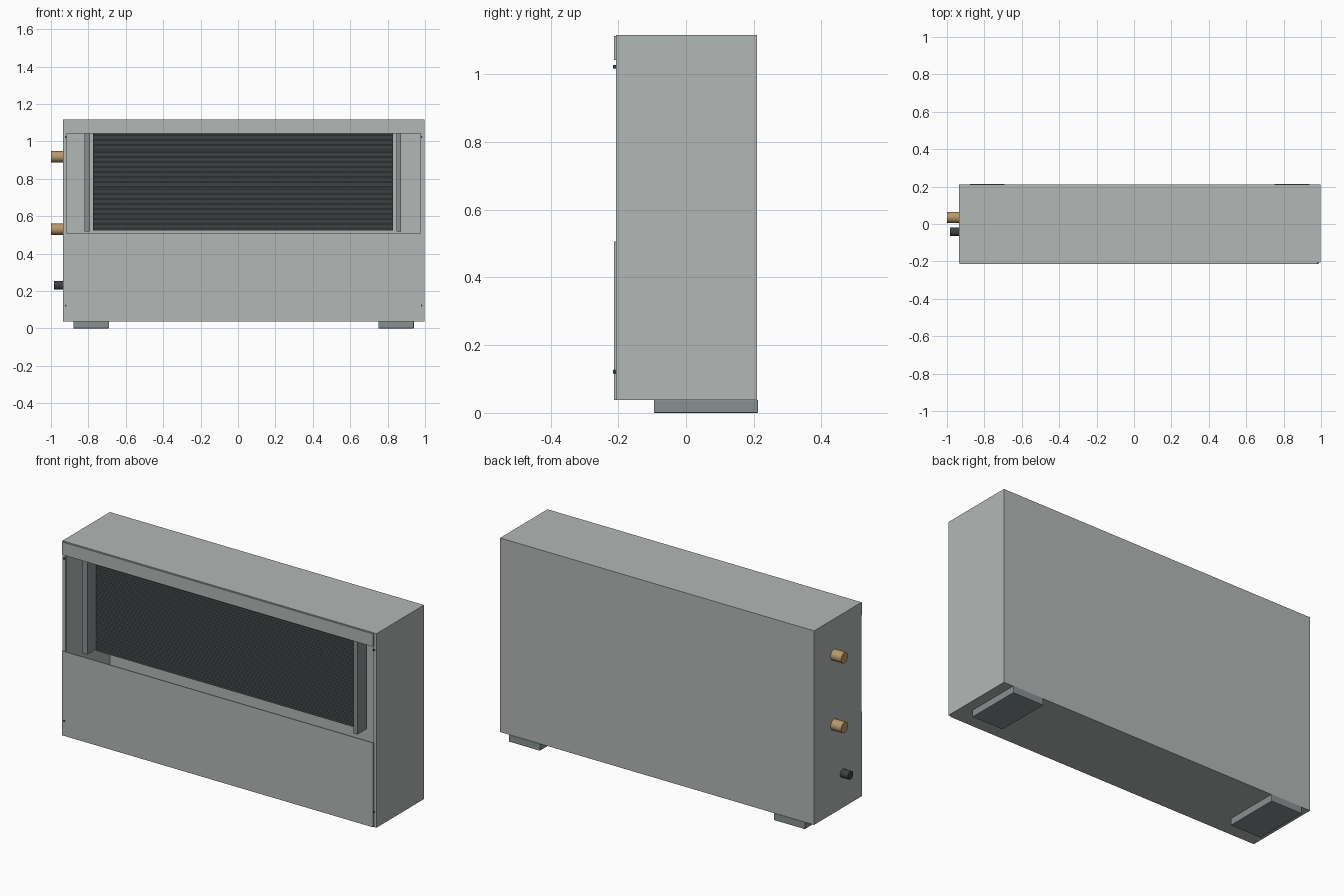
import bpy, math

if "Cube" in bpy.data.objects:
    bpy.data.objects.remove(bpy.data.objects["Cube"], do_unlink=True)


def material(name, rgb):
    m = bpy.data.materials.new(name)
    m.use_nodes = True
    m.diffuse_color = (*rgb, 1)
    m.node_tree.nodes["Principled BSDF"].inputs["Base Color"].default_value = (*rgb, 1)
    return m


case_grey = material("case_grey", (0.45, 0.475, 0.465))
steel = material("steel_grey", (0.25, 0.28, 0.28))
fin_grey = material("fin_grey", (0.12, 0.135, 0.14))
dark = material("dark_grey", (0.05, 0.053, 0.055))
brass = material("brass", (0.48, 0.32, 0.14))


def finish(name, mat, bevel=0):
    ob = bpy.context.object
    ob.name = name
    ob.data.materials.append(mat)
    bpy.ops.object.transform_apply(location=False, rotation=True, scale=True)
    if bevel:
        mod = ob.modifiers.new("soft_edge", "BEVEL")
        mod.width = bevel
        mod.segments = 2
    return ob


def box(name, x, y, z, mat, bevel=0):
    """Box from three (low, high) ranges."""
    bpy.ops.mesh.primitive_cube_add(size=1, location=[sum(r) / 2 for r in (x, y, z)])
    bpy.context.object.scale = [r[1] - r[0] for r in (x, y, z)]
    return finish(name, mat, bevel)


def rod(name, centre, radius, length, axis, mat, sides=32):
    turn = (0, math.pi / 2, 0) if axis == "x" else (math.pi / 2, 0, 0)
    bpy.ops.mesh.primitive_cylinder_add(vertices=sides, radius=radius, depth=length,
                                        location=centre, rotation=turn)
    ob = finish(name, mat)
    bpy.ops.object.shade_smooth_by_angle()
    return ob


# Hollow sheet-metal case
L, R = -0.935, 0.997
FRONT, BACK = -0.207, 0.21
BASE, TOP = 0.038, 1.117
T = 0.006
box("back_panel", (L, R), (BACK - T, BACK), (BASE, TOP), case_grey)
box("top_panel", (L, R), (FRONT, BACK - T), (TOP - T, TOP), case_grey)
box("bottom_panel", (L, R), (FRONT, BACK - T), (BASE, BASE + T), case_grey)
for name, wall, lip in (("right", (L, L + T), (L + T, L + 0.02)),
                        ("left", (R - T, R), (R - 0.02, R - T))):
    box(name + "_side_panel", wall, (FRONT, BACK - T), (BASE + T, TOP - T), case_grey)
    box(name + "_front_lip", lip, (FRONT, FRONT + T), (BASE + T, TOP - T), case_grey)

# Removable front covers
box("lower_front_cover", (L + 0.001, 0.98), (-0.213, FRONT), (BASE, 0.507), case_grey)
box("upper_front_cover", (L + 0.001, 0.98), (-0.213, FRONT), (1.042, TOP - 0.004), case_grey)

# Cover screws
for z in (0.122, 1.023):
    for x in (-0.921, 0.982):
        rod("cover_screw", (x, -0.211, z), 0.005, 0.008, "y", dark, 12)

# Finned coil between two end plates
for name, x in (("right", (-0.82, -0.79)), ("left", (0.847, 0.872))):
    box(name + "_coil_plate", x, (-0.195, -0.11), (0.518, 1.045), steel)
box("coil_core", (-0.775, 0.83), (-0.128, -0.105), (0.522, 1.045), dark)
fins = box("coil_fins", (-0.775, 0.83), (-0.14, -0.127), (0.522, 0.53), fin_grey)
rows = fins.modifiers.new("rows", "ARRAY")
rows.count = 40
rows.use_relative_offset = False
rows.use_constant_offset = True
rows.constant_offset_displace = (0, 0, 0.0132)

# Pipe connections on the right side
for name, z in (("upper_pipe", 0.918), ("lower_pipe", 0.53)):
    rod(name, (-0.965, 0.035, z), 0.03, 0.07, "x", brass)
rod("drain_pipe", (-0.957, -0.042, 0.23), 0.023, 0.052, "x", dark)

# Feet
for name, x in (("right_foot", (-0.88, -0.69)), ("left_foot", (0.75, 0.94))):
    box(name, x, (-0.095, 0.213), (0, 0.039), steel, 0.003)
